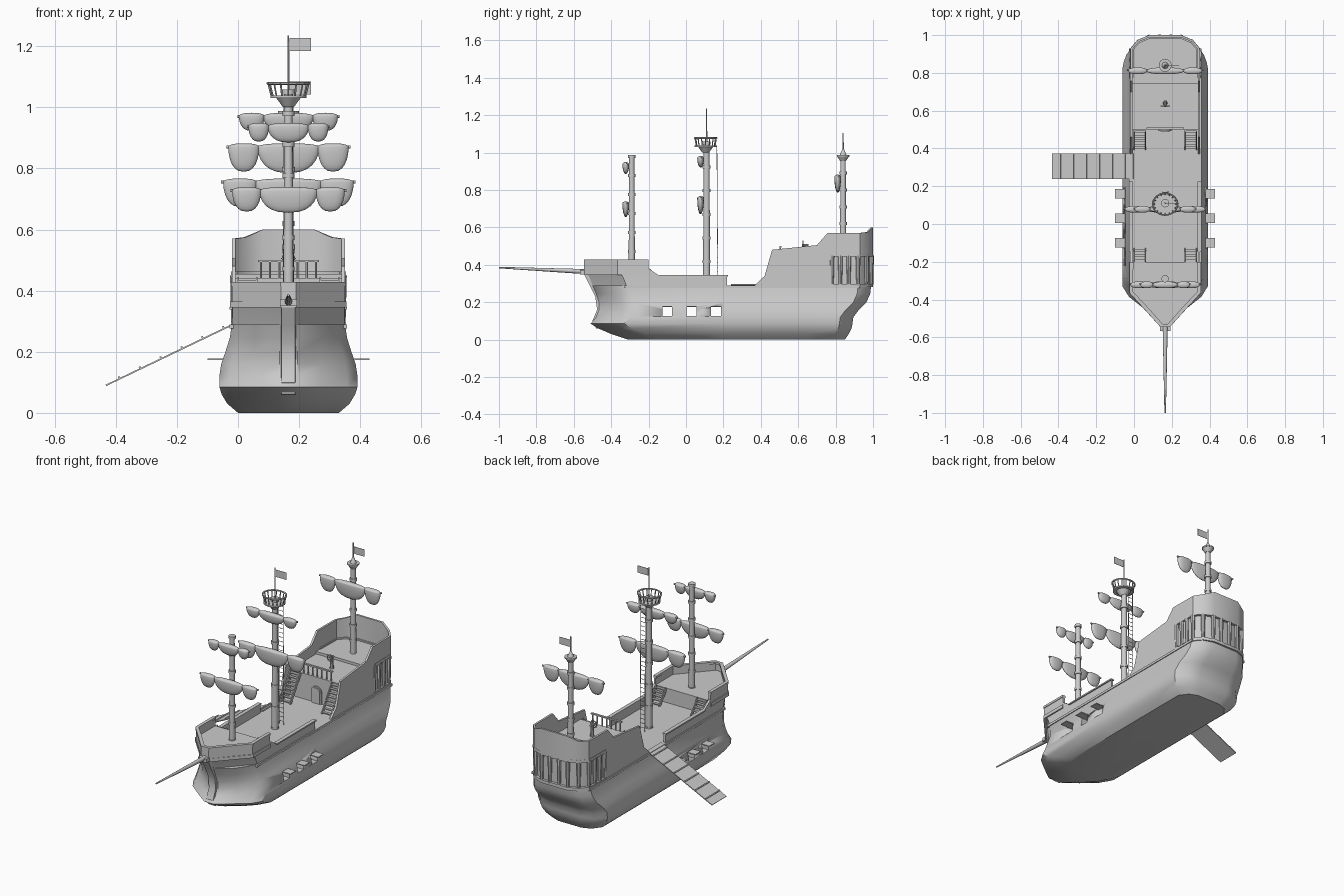
import bpy, bmesh, math
from mathutils import Vector, Matrix

if "Cube" in bpy.data.objects:
    bpy.data.objects.remove(bpy.data.objects["Cube"])

CENTRE = 0.165  # the ship sits beside the origin because of its gangplank
grey = bpy.data.materials.new("plain grey")
grey.use_nodes = True
grey.diffuse_color = (0.6, 0.6, 0.6, 1)
shader = next(n for n in grey.node_tree.nodes if n.type == "BSDF_PRINCIPLED")
shader.inputs["Base Color"].default_value = (0.6, 0.6, 0.6, 1)


def finish(name, bm, angle=35):
    bmesh.ops.recalc_face_normals(bm, faces=bm.faces[:])
    me = bpy.data.meshes.new(name)
    bm.to_mesh(me)
    bm.free()
    me.materials.append(grey)
    me.shade_smooth()
    me.set_sharp_from_angle(angle=math.radians(angle))
    ob = bpy.data.objects.new(name, me)
    ob.location.x = CENTRE
    bpy.context.collection.objects.link(ob)
    return ob


def box(bm, centre, size, rot=Matrix()):
    m = Matrix.Translation(centre) @ rot @ Matrix.Diagonal((*size, 1))
    bmesh.ops.create_cube(bm, size=1, matrix=m)


def rod(bm, p, q, r1, r2=None, n=10):
    p, q = Vector(p), Vector(q)
    turn = (q - p).to_track_quat("Z", "Y").to_matrix().to_4x4()
    bmesh.ops.create_cone(bm, cap_ends=True, segments=n, radius1=r1,
                          radius2=r1 if r2 is None else r2, depth=(q - p).length,
                          matrix=Matrix.Translation((p + q) / 2) @ turn)


def loft(bm, rings):
    rows = [[bm.verts.new(p) for p in ring] for ring in rings]
    n = len(rows[0])
    for a, b in zip(rows, rows[1:]):
        for i in range(n):
            j = (i + 1) % n
            bm.faces.new((a[i], a[j], b[j], b[i]))
    bm.faces.new(rows[0])
    bm.faces.new(rows[-1])


def wall(bm, pts, t=0.012):
    """Thin upright wall along (x, y, bottom, top) points, inside on the left."""
    rings = []
    for i, (x, y, lo, hi) in enumerate(pts):
        a, b = pts[max(i - 1, 0)], pts[min(i + 1, len(pts) - 1)]
        d = Vector((b[0] - a[0], b[1] - a[1])).normalized()
        u, v = x - d.y * t, y + d.x * t
        rings.append([(x, y, lo), (x, y, hi), (u, v, hi), (u, v, lo)])
    loft(bm, rings)


def both(half):
    """Complete a half outline on +x with its mirror image."""
    return half + [(-p[0], *p[1:]) for p in reversed(half)]


# Hull: level, half width, bow y, stern y
hull_levels = [(0, .165, -.31, .85), (.03, .2, -.40, .87), (.06, .218, -.47, .885),
               (.085, .226, -.51, .89), (.12, .226, -.48, .895), (.16, .22, -.465, .925),
               (.2, .206, -.465, .965), (.245, .192, -.48, .985), (.29, .185, -.50, .99)]
bm = bmesh.new()
loft(bm, [[(x, y, z) for x, y in both([(.03, b), (.11, b + .06), (w * .85, b + .125),
          (w, b + .18), (w, .2), (w, .64), (w, s - .07), (w * .78, s - .02), (w * .45, s)])]
          for z, w, b, s in hull_levels])
hull = finish("hull", bm)

# Gun ports cut right through, with raised lids
cut, lids = bmesh.new(), bmesh.new()
for y in (-.1, .03, .16):
    box(cut, (0, y, .15), (.6, .052, .05))
    for s in (-1, 1):
        box(lids, (s * .237, y, .176), (.056, .05, .005))
cutter = finish("port_cutter", cut)
cutter.hide_render = True
cutter.hide_viewport = True
cutter.display_type = "WIRE"
mod = hull.modifiers.new("ports", "BOOLEAN")
mod.object = cutter
mod.solver = "EXACT"
finish("port_lids", lids)

# Stem post following the curve of the bow
bm = bmesh.new()
loft(bm, [[(-.03, b + .04, z), (-.022, b - .01, z), (.022, b - .01, z), (.03, b + .04, z)]
          for z, b in ((.06, -.47), (.1, -.49), (.16, -.465), (.23, -.475), (.29, -.505), (.36, -.54))])
finish("stem_post", bm)

# Forecastle with its bulwark and moulding
def bow(w, tip):
    return [(.025, tip), (.1, tip + .085), (w, tip + .18), (w, -.2)]

bm = bmesh.new()
loft(bm, [[(x, y, z) for x, y in both(bow(w, tip))]
          for z, w, tip in ((.28, .185, -.495), (.33, .183, -.515), (.375, .183, -.54))])
finish("forecastle", bm)
bm = bmesh.new()
prow = [(-x, y) for x, y in reversed(bow(.185, -.545))] + bow(.185, -.545)
wall(bm, [(x, y, .36, .425) for x, y in prow])
wall(bm, [(x * 1.03, y, .345, .365) for x, y in prow], .02)
wall(bm, [(x * 1.02, y, .415, .428) for x, y in prow], .02)
finish("bow_bulwark", bm)

# Waist bulwarks with boarding gaps, and the belt moulding
bm = bmesh.new()
for s in (-1, 1):
    run = [(s * .185, -.2, .28, .38), (s * .185, -.14, .28, .34), (s * .185, .22, .28, .34)]
    wall(bm, run if s > 0 else run[::-1])
    box(bm, (s * .181, .04, .342), (.022, .37, .008))
    box(bm, (s * .186, .3, .283), (.012, 1.26, .014))
finish("waist_bulwarks", bm)

# Stern block, poop step and high stern walls
stern = [(.183, .93), (.145, .975), (.085, 1.0)]
bm = bmesh.new()
for front, lo, hi, k in ((.5, .28, .44, .95), (.74, .43, .455, .95)):
    outline = both([(.176, front), (.176, .77)] + [(x * k, y * .985) for x, y in stern])
    loft(bm, [[(x, y, z) for x, y in outline] for z in (lo, hi)])
finish("stern_cabin", bm)
bm = bmesh.new()
side = [(y, .28, top) for y, top in ((.37, .292), (.42, .34), (.46, .48), (.70, .505), (.757, .57), (.775, .57))]
wall(bm, both([(.185, *p) for p in side] + [(.185, .78, .445, .57)] +
              [(x, y, .445, top) for (x, y), top in zip(stern, (.57, .575, .6))]))
finish("stern_walls", bm)
bm = bmesh.new()
for z in (.28, .445):
    wall(bm, both([(.188, .775, z, z + .018)] + [(x * 1.01, y, z, z + .018) for x, y in stern]), .02)
finish("stern_mouldings", bm)

# Gallery posts around the stern
bm = bmesh.new()
spots = both([(.178, .78), (.178, .825), (.178, .87), (.177, .92), (.14, .965), (.085, .99), (.03, .992)])
for x, y in spots:
    rod(bm, (x, y, .29), (x, y, .45), .009, .013, 8)
finish("gallery_posts", bm)

# Cabin door with an arched head and frame
bm = bmesh.new()
for r, d in ((.034, .497), (.026, .493)):
    box(bm, (0, d, .32), (r * 2, .008, .07))
    rod(bm, (0, d - .004, .355), (0, d + .004, .355), r, n=20)
finish("cabin_door", bm)

# Quarterdeck railing
bm = bmesh.new()
for i in range(7):
    x = -.09 + i * .03
    rod(bm, (x, .505, .44), (x, .505, .495), .004, n=6)
box(bm, (0, .505, .497), (.2, .012, .007))
finish("deck_railing", bm)


# Stairs on both sides
def stairs(name, y0, y1, rise, steps):
    bm = bmesh.new()
    tilt = Matrix.Rotation(math.atan2(rise, y1 - y0), 4, "X")
    length = math.hypot(rise, y1 - y0)
    for s in (-1, 1):
        for i in range(steps):
            t = (i + .5) / steps
            box(bm, (s * .135, y0 + (y1 - y0) * t, .29 + rise * t), (.06, .016, .006))
        for e in (-.031, .031):
            box(bm, (s * .135 + e, (y0 + y1) / 2, .29 + rise / 2), (.005, length, .018), tilt)
    finish(name, bm)


stairs("quarterdeck_stairs", .40, .495, .15, 8)
stairs("forecastle_stairs", -.135, -.2, .085, 5)

# Ship's wheel
bm = bmesh.new()
rod(bm, (0, .64, .44), (0, .64, .50), .012, .008)
rod(bm, (0, .62, .505), (0, .655, .505), .007)
for i in range(4):
    a = i * math.pi / 4
    arm = Vector((math.cos(a), 0, math.sin(a))) * .025
    hub = Vector((0, .625, .505))
    rod(bm, hub - arm, hub + arm, .002, n=6)
for i in range(16):
    p, q = [Vector((math.cos(a) * .019, .625, .505 + math.sin(a) * .019))
            for a in (i * math.pi / 8, (i + 1) * math.pi / 8)]
    rod(bm, p, q, .003, n=6)
finish("steering_wheel", bm)

# Bowsprit
bm = bmesh.new()
rod(bm, (0, -.46, .36), (0, -1, .385), .015, .004, 12)
box(bm, (0, -.55, .36), (.055, .035, .022))
finish("bowsprit", bm)


# Masts with bands, then yards with scalloped furled sails
def mast(name, y, base, top, r):
    bm = bmesh.new()
    rod(bm, (0, y, base), (0, y, top), r, r * .8, 14)
    for i in range(7):
        z = base + (top - base) * i / 6
        rod(bm, (0, y, z - .008), (0, y, z + .008), r * 1.15, n=14)
    finish(name, bm)


def sail(name, y, z, half, drop):
    bm = bmesh.new()
    rod(bm, (-half, y, z), (half, y, z), .005, n=8)
    for x, w, d in ((-.72, .25, .95), (0, .5, 1), (.72, .25, .95)):
        new = bmesh.ops.create_uvsphere(bm, u_segments=20, v_segments=12, radius=1)["verts"]
        for v in new:
            down = v.co.z * (drop * d if v.co.z < 0 else .012)
            wide = math.copysign(abs(v.co.x) ** .8, v.co.x)
            v.co = ((x + wide * w) * half, y - .004 + v.co.y * .018, z + down)
    finish(name, bm, 50)


mast("fore_mast", -.29, .37, .98, .017)
mast("main_mast", .11, .29, 1.05, .019)
mast("mizzen_mast", .84, .44, .98, .017)
sail("fore_upper_sail", -.318, .937, .135, .052)
sail("fore_lower_sail", -.318, .727, .19, .072)
sail("main_upper_sail", .082, .97, .167, .05)
sail("main_lower_sail", .082, .755, .22, .085)
sail("mizzen_sail", .815, .87, .203, .085)

# Flag poles, flags and the mizzen cap
bm = bmesh.new()
for y, z, top, flag in ((.11, 1.04, 1.235, 1.205), (.84, .98, 1.105, 1.063)):
    rod(bm, (0, y, z), (0, y, top), .004, .003, 6)
    box(bm, (.039, y, flag), (.07, .002, .042))
rod(bm, (0, .84, .955), (0, .84, .98), .016, .032, 16)
rod(bm, (0, .84, .98), (0, .84, .987), .034, n=16)
rod(bm, (0, .84, .987), (0, .84, 1.02), .018, .004, 12)
finish("flags_and_cap", bm)

# Crow's nest
bm = bmesh.new()
rod(bm, (0, .105, 1.0), (0, .105, 1.03), .018, .04, 18)
rod(bm, (0, .105, 1.03), (0, .105, 1.038), .06, n=18)
rail = []
for i in range(16):
    a = i * math.pi / 8
    c, s = math.cos(a), math.sin(a)
    rod(bm, (.055 * c, .105 + .05 * s, 1.035), (.066 * c, .105 + .057 * s, 1.078), .003, n=6)
    rail.append((.067 * c, .105 + .058 * s, 1.078))
for p, q in zip(rail, rail[1:] + rail[:1]):
    rod(bm, p, q, .005, n=6)
finish("lookout_nest", bm)

# Rope ladder behind the main mast
bm = bmesh.new()
for x in (-.015, .015):
    rod(bm, (x, .17, .29), (x, .165, 1.035), .0018, n=5)
for i in range(28):
    z = .31 + i * .026
    rod(bm, (-.015, .168, z), (.015, .168, z), .0016, n=5)
finish("rope_ladder", bm)

# Gangplank with cleats
bm = bmesh.new()
a, b = Vector((-.17, .307, .295)), Vector((-.597, .307, .09))
slope = Matrix.Rotation(-math.atan2(a.z - b.z, a.x - b.x), 4, "Y")
box(bm, (a + b) / 2, ((a - b).length, .135, .005), slope)
for i in range(6):
    box(bm, a.lerp(b, .1 + i * .16) + Vector((0, 0, .005)), (.006, .13, .008), slope)
finish("gangplank", bm)
